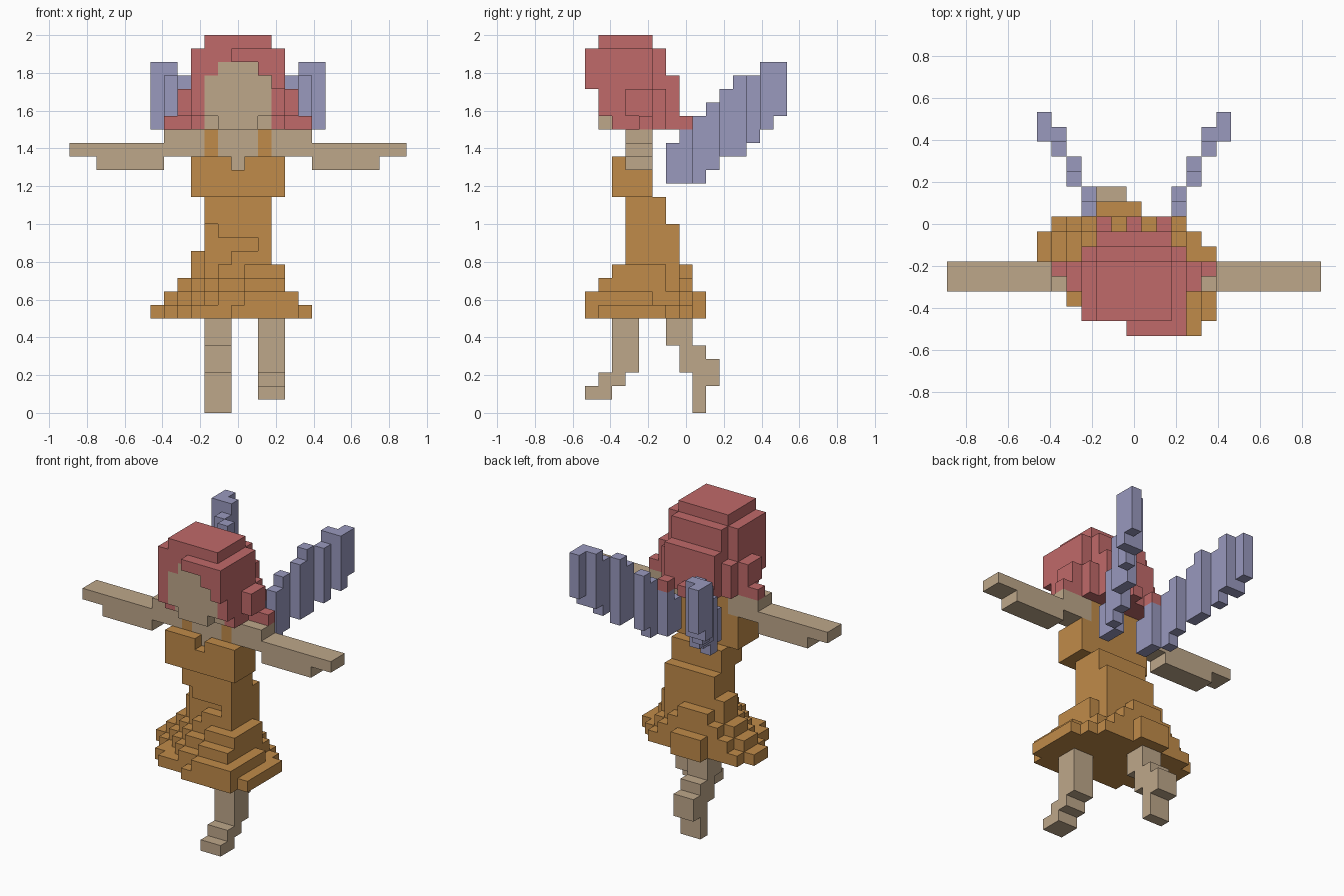
import bpy, bmesh
from mathutils import Vector

if "Cube" in bpy.data.objects:
    bpy.data.objects.remove(bpy.data.objects["Cube"], do_unlink=True)

U = 2 / 28                      # edge of one small cube
ORIGIN = Vector((-12.5, -7.5, 0))
taken = set()                   # cells already used by a part


def material(name, rgb):
    m = bpy.data.materials.new(name)
    m.use_nodes = True
    m.diffuse_color = (*rgb, 1)
    bsdf = m.node_tree.nodes["Principled BSDF"]
    bsdf.inputs["Base Color"].default_value = (*rgb, 1)
    bsdf.inputs["Roughness"].default_value = 0.9
    return m


SKIN = material("skin tan", (0.515, 0.387, 0.255))
DRESS = material("dress orange", (0.527, 0.258, 0.067))
HAIR = material("hair red", (0.527, 0.144, 0.144))
WING = material("wing lilac", (0.319, 0.319, 0.515))


def build(name, mat, boxes):
    """Join boxes (x0, x1, y0, y1, z0, z1) in cell units into one stepped shell."""
    cells = {(x, y, z) for x0, x1, y0, y1, z0, z1 in boxes
             for x in range(x0, x1) for y in range(y0, y1) for z in range(z0, z1)}
    cells -= taken
    taken.update(cells)
    bm = bmesh.new()
    verts = {}

    def vert(p):
        if p not in verts:
            verts[p] = bm.verts.new((Vector(p) + ORIGIN) * U)
        return verts[p]

    for c in cells:
        for axis in range(3):
            for side in (0, 1):
                n = list(c)
                n[axis] += 2 * side - 1
                if tuple(n) in cells:
                    continue
                ring = []
                for a, b in ((0, 0), (1, 0), (1, 1), (0, 1)):
                    p = list(c)
                    p[axis] += side
                    p[(axis + 1) % 3] += a
                    p[(axis + 2) % 3] += b
                    ring.append(vert(tuple(p)))
                bm.faces.new(ring if side else ring[::-1])
    bmesh.ops.dissolve_limit(bm, angle_limit=0.01, verts=bm.verts, edges=bm.edges)
    me = bpy.data.meshes.new(name)
    bm.to_mesh(me)
    bm.free()
    me.materials.append(mat)
    ob = bpy.data.objects.new(name, me)
    bpy.context.collection.objects.link(ob)


def mirror(boxes):
    return [(25 - b[1], 25 - b[0], *b[2:]) for b in boxes]


def layer(z, y_start, spans):
    """One horizontal slice: an x span for each successive row in y."""
    return [(a, b, y_start + i, y_start + i + 1, z, z + 1)
            for i, (a, b) in enumerate(spans)]


# Legs: left one kicks forward, right one trails behind
build("left_leg", SKIN, [(14, 16, 2, 4, 3, 7), (14, 16, 1, 3, 2, 3), (14, 16, 0, 2, 1, 2)])
build("right_leg", SKIN, [(10, 12, 6, 8, 5, 7), (10, 12, 7, 9, 4, 5), (10, 12, 7, 10, 3, 4),
                          (10, 12, 8, 10, 2, 3), (10, 12, 8, 9, 0, 2)])

# Skirt: flared layers from the hem upwards
build("skirt", DRESS,
      layer(7, 0, [(12, 17), (9, 18), (8, 18), (8, 18), (7, 18), (6, 18), (6, 17), (7, 16), (10, 13)])
      + layer(8, 0, [(13, 17), (11, 17), (10, 17), (9, 17), (8, 17), (7, 16), (7, 16), (8, 15), (10, 13)])
      + layer(9, 1, [(13, 16), (11, 16), (10, 16), (9, 16), (8, 16), (8, 15), (9, 14)])
      + layer(10, 2, [(13, 16), (11, 16), (10, 16), (9, 16), (9, 15), (10, 13)])
      + layer(11, 3, [(12, 15), (10, 15), (9, 15), (9, 15)]))

# Torso with a set-back fold on its right side, and chest with a neckline notch
build("torso", DRESS, [(10, 15, 4, 7, 12, 14), (14, 15, 3, 7, 12, 14), (11, 15, 3, 4, 13, 14),
                       (10, 15, 3, 6, 14, 16)])
build("neck_front", SKIN, [(11, 14, 3, 4, 19, 21), (12, 13, 3, 4, 18, 19)])
build("chest", DRESS, [(9, 16, 2, 5, 16, 18), (9, 12, 2, 5, 18, 19), (13, 16, 2, 5, 18, 19),
                       (12, 13, 3, 5, 18, 19)])
build("neck_back", DRESS, [(10, 15, 3, 5, 19, 21)])

# Outstretched arms with raised shoulders
arm = [(15, 18, 3, 5, 19, 21), (18, 25, 3, 5, 19, 20), (18, 23, 3, 5, 18, 19)]
build("left_arm", SKIN, arm)
build("right_arm", SKIN, mirror(arm))

# Face and hair
build("face", SKIN, [(10, 15, 1, 2, 22, 25), (11, 14, 1, 2, 21, 26), (10, 15, 2, 3, 21, 22)])
build("hair", HAIR, [
    (10, 15, 1, 5, 27, 28),
    (9, 16, 1, 5, 24, 27), (10, 15, 5, 6, 24, 27),
    (12, 16, 0, 1, 26, 27), (14, 16, 0, 1, 25, 26), (15, 16, 0, 1, 24, 25),
    (9, 16, 1, 6, 22, 24), (8, 17, 3, 5, 22, 24), (10, 15, 6, 7, 21, 25),
    (9, 16, 2, 6, 21, 22), (7, 18, 4, 5, 21, 22),
    (10, 11, 7, 8, 21, 22), (12, 13, 7, 8, 21, 22), (14, 15, 7, 8, 21, 22)])

# Wings: (x column, y row, bottom, top), sweeping back, outward and up
columns = [(14, 6, 17, 20), (14, 7, 17, 21), (15, 8, 17, 22), (15, 9, 18, 23),
           (16, 10, 19, 24), (16, 11, 19, 25), (17, 12, 20, 25), (17, 13, 21, 26),
           (18, 13, 21, 26), (18, 14, 22, 26)]
wing = [(x, x + 1, y, y + 1, a, b) for x, y, a, b in columns]
build("left_wing", WING, wing)
build("right_wing", WING, mirror(wing))
